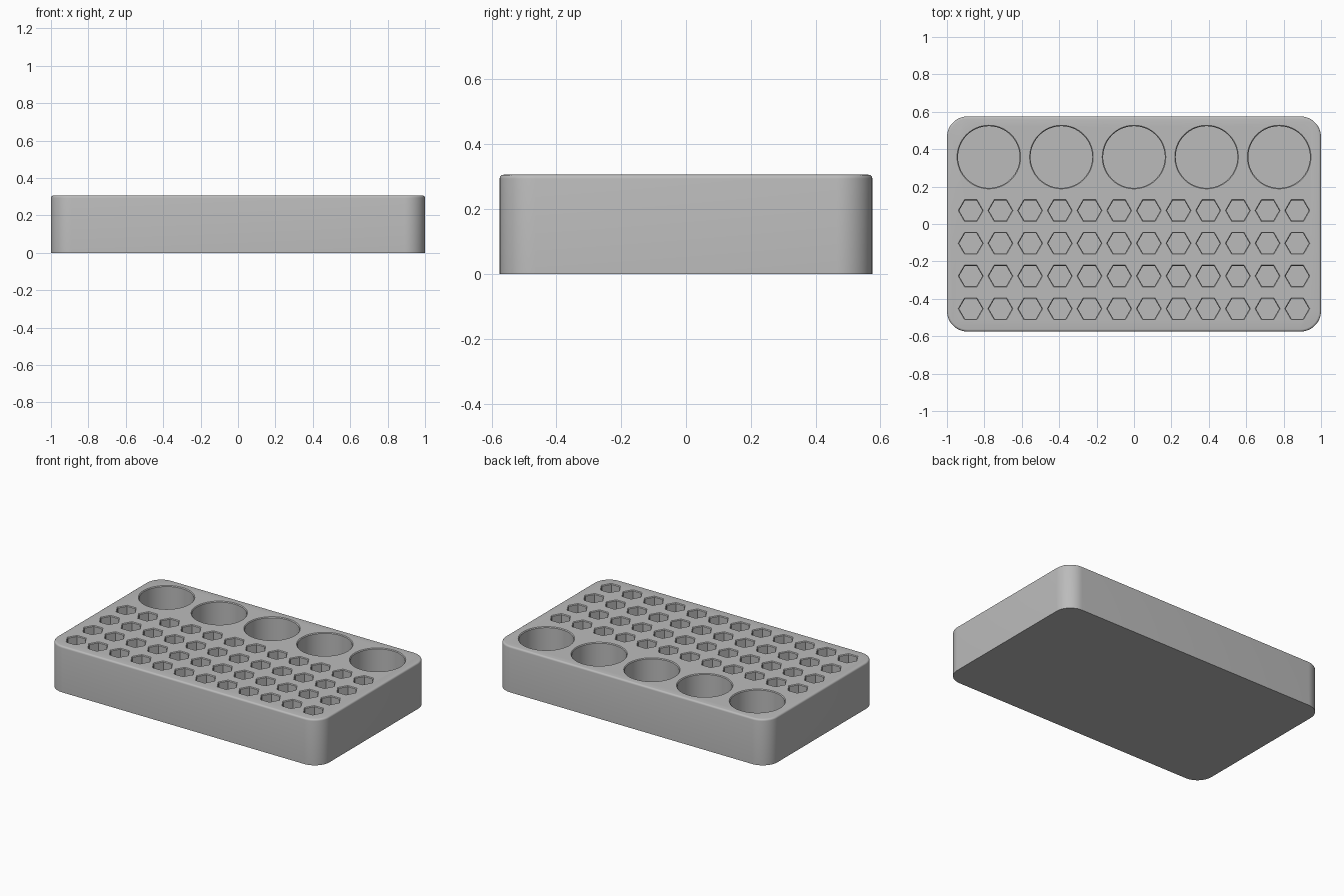
import bpy, bmesh
from math import cos, sin, pi

LENGTH, DEPTH, HEIGHT = 2.0, 1.15, 0.306
CORNER, FILLET = 0.11, 0.012
FLOOR, LIP = 0.05, 0.005

cube = bpy.data.objects.get("Cube")
if cube:
    bpy.data.objects.remove(cube, do_unlink=True)

grey = bpy.data.materials.new("matte grey")
grey.use_nodes = True
colour = (0.5, 0.5, 0.5, 1)
grey.diffuse_color = colour
grey.node_tree.nodes["Principled BSDF"].inputs["Base Color"].default_value = colour


def loft(bm, rings):
    """Skin a stack of closed rings, bottom to top, and cap both ends."""
    loops = [[bm.verts.new(p) for p in ring] for ring in rings]
    n = len(loops[0])
    for a, b in zip(loops, loops[1:]):
        for i in range(n):
            j = (i + 1) % n
            bm.faces.new((a[i], a[j], b[j], b[i]))
    bm.faces.new(loops[0][::-1])
    bm.faces.new(loops[-1])


def rounded_rectangle(inset, z, steps=12):
    points = []
    for k, (sx, sy) in enumerate(((1, 1), (-1, 1), (-1, -1), (1, -1))):
        for i in range(steps + 1):
            a = (k + i / steps) * pi / 2
            points.append((sx * (LENGTH / 2 - CORNER) + (CORNER - inset) * cos(a),
                           sy * (DEPTH / 2 - CORNER) + (CORNER - inset) * sin(a), z))
    return points


def polygon(x, y, radius, sides, z):
    return [(x + radius * cos(2 * pi * i / sides),
             y + radius * sin(2 * pi * i / sides), z) for i in range(sides)]


def pocket(bm, x, y, radius, sides):
    """Straight hole with a slightly flared rim."""
    loft(bm, [polygon(x, y, r, sides, z) for r, z in (
        (radius, FLOOR), (radius, HEIGHT - LIP),
        (radius + LIP, HEIGHT), (radius + LIP, HEIGHT + 0.05))])


def make_object(name, bm):
    mesh = bpy.data.meshes.new(name)
    bm.to_mesh(mesh)
    bm.free()
    obj = bpy.data.objects.new(name, mesh)
    bpy.context.collection.objects.link(obj)
    mesh.materials.append(grey)
    return obj


# Solid block with rounded corners and a softened top edge
bm = bmesh.new()
rings = [rounded_rectangle(0, 0)]
for i in range(5):
    a = i / 4 * pi / 2
    rings.append(rounded_rectangle(FILLET * (1 - cos(a)), HEIGHT - FILLET * (1 - sin(a))))
loft(bm, rings)
block = make_object("holder_block", bm)

# Round cups along the back, hexagonal sockets in four rows
bm = bmesh.new()
for i in range(5):
    pocket(bm, (i - 2) * 0.388, 0.358, 0.165, 64)
for row in range(4):
    for i in range(12):
        pocket(bm, (i - 5.5) * 0.1587, 0.072 - row * 0.175, 0.062, 6)
cutter = make_object("pocket_cutter", bm)
cutter.hide_render = True

# Cut the pockets, then drop the cutter
cut = block.modifiers.new("pockets", "BOOLEAN")
cut.operation = "DIFFERENCE"
cut.solver = "EXACT"
cut.object = cutter
bpy.ops.object.select_all(action="DESELECT")
bpy.context.view_layer.objects.active = block
block.select_set(True)
bpy.ops.object.modifier_apply(modifier=cut.name)
bpy.data.objects.remove(cutter, do_unlink=True)
bpy.ops.object.shade_smooth_by_angle(angle=pi / 6)
